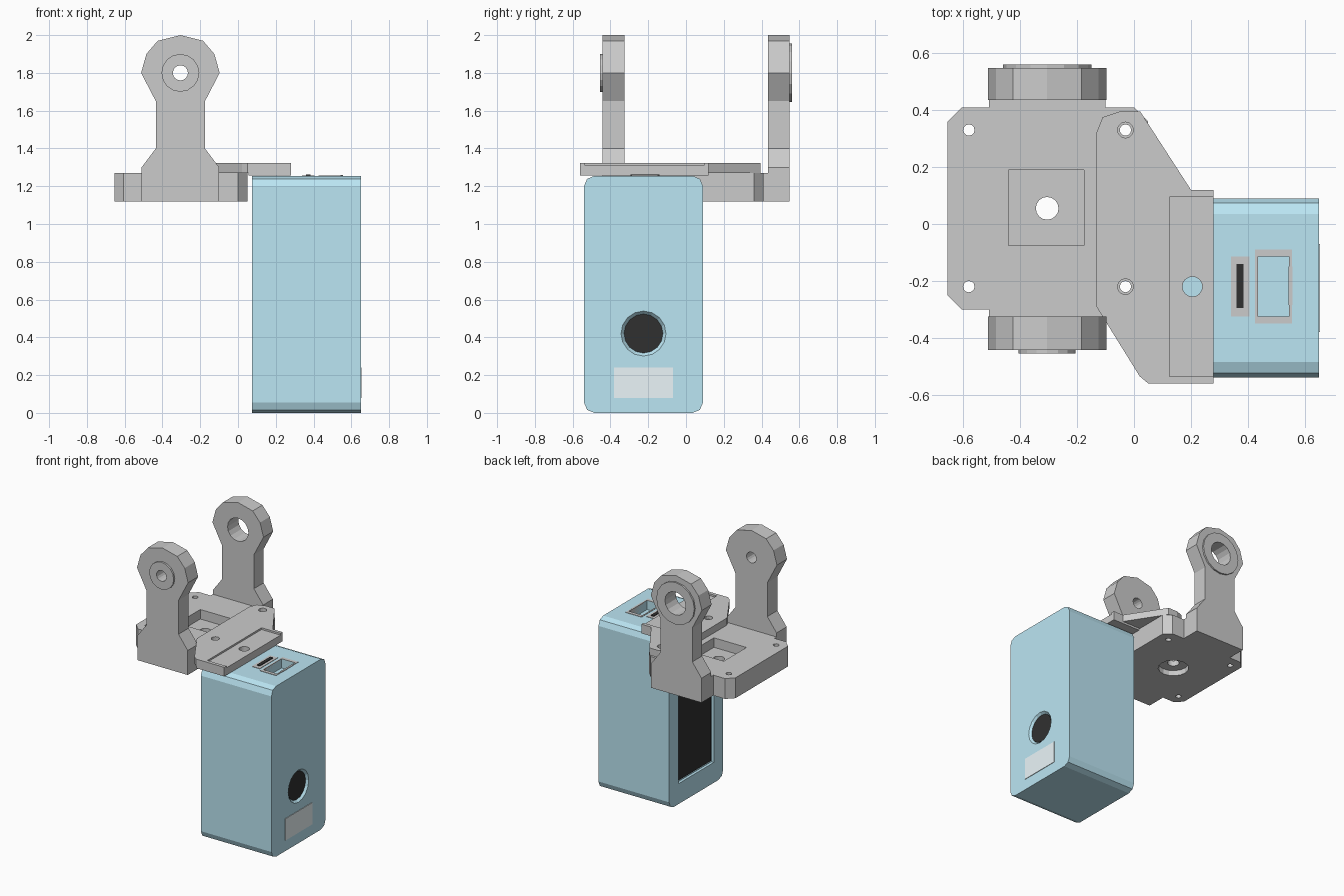
import bpy, bmesh
from math import sin, cos, pi

if "Cube" in bpy.data.objects:
    bpy.data.objects.remove(bpy.data.objects["Cube"])


def material(name, rgb):
    m = bpy.data.materials.new(name)
    m.diffuse_color = (*rgb, 1)
    m.use_nodes = True
    m.node_tree.nodes["Principled BSDF"].inputs["Base Color"].default_value = m.diffuse_color
    return m


BLUE = material("blue_shell", (0.50, 0.79, 0.90))
BLACK = material("black_glass", (0.03, 0.03, 0.03))
PALE = material("pale_label", (0.83, 0.92, 0.95))


def place(u, v, w, axis):
    return {'x': (w, u, v), 'y': (u, w, v), 'z': (u, v, w)}[axis]


def prism(name, pts, axis, a, b, mat=None, end_pts=None):
    """Extrude a 2D profile along an axis, optionally to a different end profile."""
    bm = bmesh.new()
    lo = [bm.verts.new(place(u, v, a, axis)) for u, v in pts]
    hi = [bm.verts.new(place(u, v, b, axis)) for u, v in (end_pts or pts)]
    bm.faces.new(lo)
    bm.faces.new(hi)
    n = len(pts)
    for i in range(n):
        j = (i + 1) % n
        bm.faces.new((lo[i], lo[j], hi[j], hi[i]))
    bmesh.ops.recalc_face_normals(bm, faces=bm.faces)
    me = bpy.data.meshes.new(name)
    bm.to_mesh(me)
    bm.free()
    ob = bpy.data.objects.new(name, me)
    bpy.context.collection.objects.link(ob)
    if mat:
        me.materials.append(mat)
    return ob


def rect(u0, u1, v0, v1):
    return [(u0, v0), (u1, v0), (u1, v1), (u0, v1)]


def circle(u, v, r, n=16):
    return [(u + r * cos(2 * pi * i / n), v + r * sin(2 * pi * i / n)) for i in range(n)]


def cut(ob, *cutters):
    bpy.context.view_layer.objects.active = ob
    for c in cutters:
        c.hide_render = True
        m = ob.modifiers.new("cut", 'BOOLEAN')
        m.operation, m.solver, m.object = 'DIFFERENCE', 'EXACT', c
        bpy.ops.object.modifier_apply(modifier=m.name)
        bpy.data.objects.remove(c)
    return ob


# Camera body: rounded profile in y-z, sharp ends along x
Y0, Y1, Z1, R = -0.54, 0.09, 1.255, 0.055
profile = []
for cy, cz, start in ((Y1 - R, Z1 - R, 0), (Y0 + R, Z1 - R, 1), (Y0 + R, R, 2), (Y1 - R, R, 3)):
    for k in range(3):
        t = start * pi / 2 + k * pi / 4
        profile.append((cy + R * cos(t), cz + R * sin(t)))
body = prism("camera_body", profile, 'x', 0.075, 0.65, BLUE)
YC, LZ = -0.225, 0.42
cut(body,
    prism("lens_cut", circle(YC, LZ, 0.102), 'x', 0.63, 0.651, BLUE, circle(YC, LZ, 0.12)),
    prism("screen_cut", rect(-0.43, -0.02, 0.15, 1.11), 'x', 0.05, 0.095, BLUE),
    prism("port_cut", rect(0.435, 0.545, -0.325, -0.115), 'z', 1.19, 1.3, BLUE))

# Lens, screen and label
prism("lens_glass", circle(YC, LZ, 0.103), 'x', 0.625, 0.636, BLACK)
prism("screen", rect(-0.415, -0.035, 0.165, 1.095), 'x', 0.087, 0.1, BLACK)
prism("front_label", rect(-0.38, -0.07, 0.08, 0.24), 'x', 0.645, 0.654, PALE)

# Top port frame and indicator slot
frame = prism("port_frame", rect(0.425, 0.555, -0.35, -0.09), 'z', 1.20, 1.258)
cut(frame, prism("frame_cut", rect(0.435, 0.545, -0.325, -0.115), 'z', 1.1, 1.3))
prism("port_tab", rect(0.543, 0.557, -0.285, -0.15), 'z', 1.25, 1.259)
prism("slot_surround", rect(0.34, 0.405, -0.325, -0.115), 'z', 1.24, 1.258)
prism("slot", rect(0.36, 0.385, -0.295, -0.14), 'z', 1.24, 1.263, BLACK)

# Bracket base plate with chamfered corners, reaching out to both arms
AX = -0.305
base_pts = [(-0.655, 0.36), (-0.655, -0.25), (-0.605, -0.30), (-0.51, -0.30), (-0.51, -0.325),
            (-0.10, -0.325), (-0.10, -0.30), (0.0, -0.30), (0.05, -0.25), (0.05, 0.36),
            (0.0, 0.41), (-0.10, 0.41), (-0.10, 0.435), (-0.51, 0.435), (-0.51, 0.41), (-0.605, 0.41)]
base = prism("base_plate", base_pts, 'z', 1.12, 1.27)
cut(base,
    prism("pocket", rect(-0.44, -0.175, -0.075, 0.19), 'z', 1.20, 1.3),
    prism("counterbore", circle(AX, 0.055, 0.105), 'z', 1.1, 1.16),
    prism("centre_hole", circle(AX, 0.055, 0.04), 'z', 1.0, 1.4),
    *[prism("screw_hole", circle(x, y, 0.02, 12), 'z', 1.0, 1.4)
      for x in (-0.58, -0.03) for y in (-0.22, 0.33)])

# Pivot arms: mirrored half profile in x-z, each with a round boss and bore
half = [(0.205, 1.12), (0.205, 1.30), (0.13, 1.40), (0.13, 1.65), (0.208, 1.80), (0.18, 1.90), (0.12, 1.97)]
arm_pts = [(AX + u, v) for u, v in half] + [(AX, 2.0)] + [(AX - u, v) for u, v in reversed(half)]
for name, ya, yb, yboss, rboss, rhole in (("front", -0.325, -0.442, -0.455, 0.10, 0.04),
                                          ("back", 0.435, 0.548, 0.56, 0.155, 0.085)):
    for part, pts, a, b in (("arm", arm_pts, ya, yb), ("boss", circle(AX, 1.8, rboss), yb, yboss)):
        cut(prism(name + "_" + part, pts, 'y', a, b),
            prism("bore", circle(AX, 1.8, rhole), 'y', -1 if ya < 0 else 0.2, 0 if ya < 0 else 1))

# Adapter plate between the bracket and the camera
plate_pts = [(-0.132, 0.32), (-0.11, 0.375), (-0.05, 0.395), (0.022, 0.395), (0.20, 0.12), (0.28, 0.12),
             (0.28, -0.56), (0.05, -0.56), (0.02, -0.535), (-0.132, -0.29)]
plate = prism("adapter_plate", plate_pts, 'z', 1.271, 1.323)
pad = prism("adapter_pad", [(0.055, 0.12), (0.28, 0.12), (0.28, -0.56), (0.055, -0.56)], 'z', 1.256, 1.272)
cut(plate,
    prism("tray", rect(0.125, 0.30, -0.535, 0.095), 'z', 1.31, 1.4),
    *[prism("hole", circle(-0.03, y, r, 12), 'z', z, 1.4)
      for y in (-0.22, 0.33) for r, z in ((0.02, 1.0), (0.028, 1.30))])
for ob in (plate, pad):
    cut(ob, prism("mount_hole", circle(0.205, -0.22, 0.035), 'z', 1.2, 1.4))
